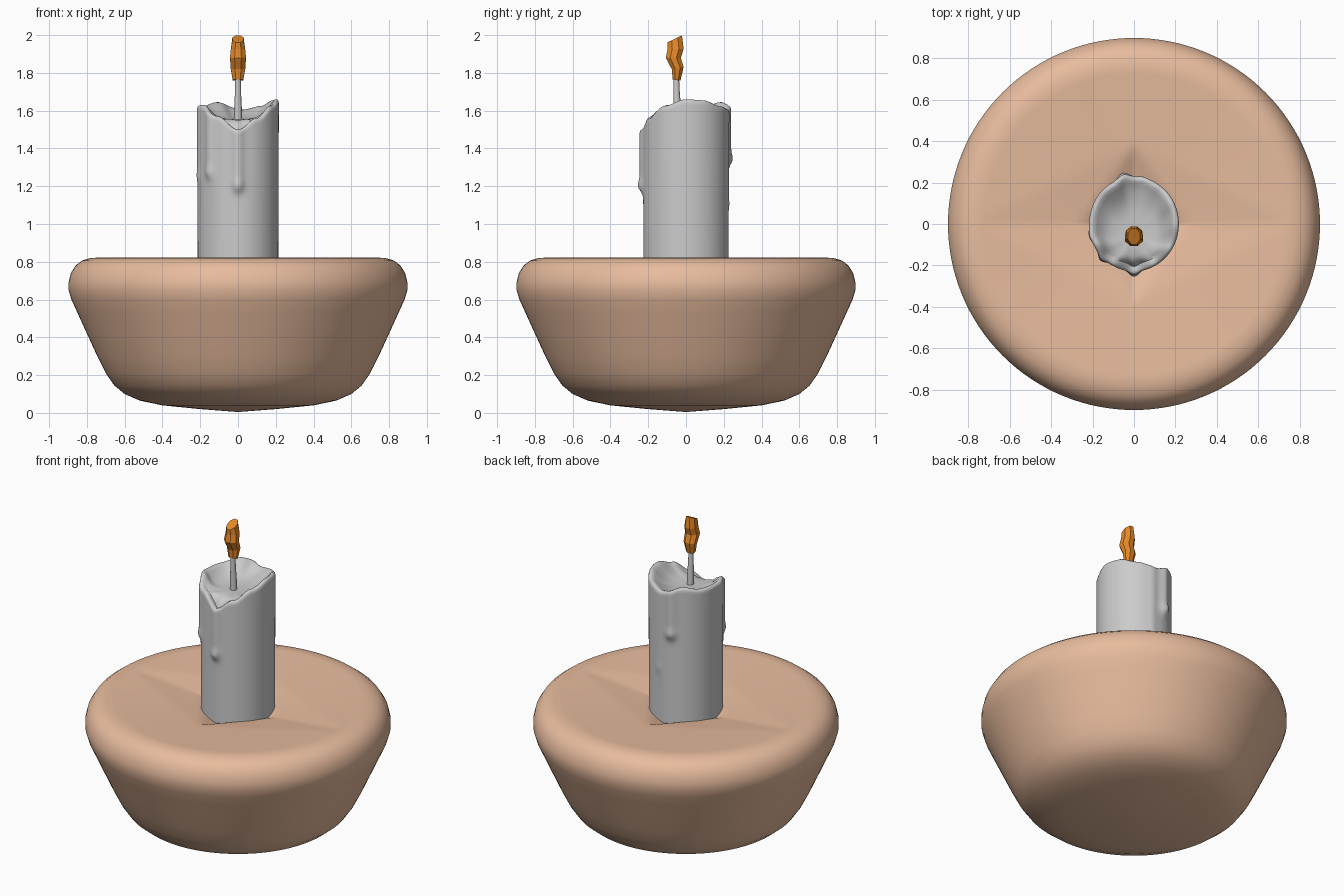
import bpy, bmesh
from math import sin, cos, pi, exp, radians, degrees

if "Cube" in bpy.data.objects:
    bpy.data.objects.remove(bpy.data.objects["Cube"])


def material(name, rgb):
    m = bpy.data.materials.new(name)
    m.diffuse_color = (*rgb, 1)
    m.use_nodes = True
    m.node_tree.nodes["Principled BSDF"].inputs["Base Color"].default_value = m.diffuse_color
    return m


def skin(name, rings, mat=None, smooth=None):
    """Close a stack of equal rings into one mesh with capped ends."""
    bm = bmesh.new()
    loops = [[bm.verts.new(p) for p in ring] for ring in rings]
    n = len(loops[0])
    for a, b in zip(loops, loops[1:]):
        for i in range(n):
            j = (i + 1) % n
            bm.faces.new((a[i], a[j], b[j], b[i]))
    for loop, flip in ((loops[0], True), (loops[-1], False)):
        bm.faces.new(loop[::-1] if flip else loop)
    bmesh.ops.recalc_face_normals(bm, faces=bm.faces)
    me = bpy.data.meshes.new(name)
    bm.to_mesh(me)
    bm.free()
    ob = bpy.data.objects.new(name, me)
    bpy.context.collection.objects.link(ob)
    if mat:
        me.materials.append(mat)
    if smooth:
        bpy.ops.object.select_all(action='DESELECT')
        ob.select_set(True)
        bpy.context.view_layer.objects.active = ob
        bpy.ops.object.shade_smooth_by_angle(angle=radians(smooth))
    return ob


def angles(n):
    return [2 * pi * i / n for i in range(n)]


# Bowl: rounded outer profile, top creased into a shallow diamond dip
profile = [(0.004, 0.005), (0.2, 0.02), (0.4, 0.04), (0.52, 0.065), (0.6, 0.1), (0.655, 0.145),
           (0.7, 0.21), (0.745, 0.3), (0.8, 0.42), (0.85, 0.53), (0.882, 0.6),
           (0.897, 0.65), (0.897, 0.69), (0.885, 0.74), (0.86, 0.78),
           (0.825, 0.807), (0.78, 0.82), (0.74, 0.822)]


def top_z(x, y):
    r = (x * x + y * y) ** 0.5
    wide = max(0, 1 - abs(x) / 0.78 - abs(y) / 0.38)
    narrow = max(0, 1 - abs(x) / 0.26 - abs(y) / 0.38)
    return 0.822 - 0.04 * (1 - r / 0.74) - 0.03 * wide - 0.07 * narrow


ring_dirs = [(cos(a), sin(a)) for a in angles(128)]
rings = [[(r * c, r * s, z) for c, s in ring_dirs] for r, z in profile]
for k in range(23, -1, -1):
    r = 0.004 + 0.72 * k / 23
    rings.append([(r * c, r * s, top_z(r * c, r * s)) for c, s in ring_dirs])
skin("bowl", rings, material("clay", (0.8, 0.5, 0.34)), 40)

# Candle: wavy rim (angle, height) and wax drips (angle, end height, size, width)
rim = [(-90, 1.50), (-63, 1.56), (-33, 1.625), (0, 1.66), (25, 1.655), (55, 1.625),
       (85, 1.605), (120, 1.645), (150, 1.625), (180, 1.625), (207, 1.63),
       (240, 1.57), (270, 1.50)]
drips = [(-90, 1.20, 0.024, 7), (-133, 1.27, 0.016, 7), (102, 1.34, 0.022, 8),
         (79, 1.10, 0.006, 6), (195, 1.25, 0.008, 9)]


def rim_z(a):
    d = (degrees(a) + 90) % 360 - 90
    for (a0, z0), (a1, z1) in zip(rim, rim[1:]):
        if a0 <= d <= a1:
            t = (d - a0) / (a1 - a0)
            return z0 + (z1 - z0) * t * t * (3 - 2 * t)


def wax_radius(a, z):
    r = 0.213 + 0.012 * sin(a) ** 2 + 0.004 * (z - 0.8)
    for d, end, size, width in drips:
        off = (degrees(a) - d + 180) % 360 - 180
        run = 1 / (1 + exp(-(z - end + 0.03) / 0.012))
        bead = 0.5 * exp(-((z - end) / 0.035) ** 2)
        r += size * exp(-(off / width) ** 2) * run * (0.75 + bead)
    return r


def wax_ring(fn):
    return [(r * cos(a), r * sin(a) - shift, z)
            for a in angles(128) for r, z, shift in [fn(a)]]


rings = []
for k in range(61):
    def side(a, t=k / 60):
        z = 0.68 + (rim_z(a) - 0.018 - 0.68) * t
        return wax_radius(a, z), z, 0
    rings.append(wax_ring(side))
# rounded lip, then the inner slope to the melted pool
for f, down, blend in [(0.985, 0.006, 0), (0.95, 0, 0), (0.89, 0.002, 0), (0.82, 0.012, 0.1),
                       (0.73, 0.012, 0.4), (0.63, 0.01, 0.7), (0.5, 0.0, 0.9),
                       (0.3, 0, 1), (0.02, 0, 1)]:
    def inner(a):
        h = rim_z(a)
        z = (h - down) * (1 - blend) + 1.555 * blend
        return wax_radius(a, h) * f, z, 0.04 * blend
    rings.append(wax_ring(inner))
skin("candle", rings, None, 50)


# Wick and faceted flame: tilted rings (centre y, centre z, half width x, half depth y, rise)
def tilted(levels, n, turn):
    return [[(rx * cos(a + turn), y + ry * sin(a + turn), z + rise * sin(a + turn))
             for a in angles(n)] for y, z, rx, ry, rise in levels]


skin("wick", tilted([(-0.045, 1.53, 0.021, 0.021, 0), (-0.047, 1.62, 0.02, 0.02, 0),
                     (-0.05, 1.70, 0.016, 0.017, 0), (-0.052, 1.80, 0.014, 0.014, 0)], 12, 0),
     None, 40)
skin("flame", tilted([(-0.05, 1.762, 0.03, 0.022, -0.004), (-0.044, 1.825, 0.042, 0.034, 0.006),
                      (-0.067, 1.88, 0.046, 0.043, 0), (-0.055, 1.927, 0.041, 0.046, 0),
                      (-0.06, 1.98, 0.032, 0.042, 0.02)], 8, pi / 8),
     material("flame_orange", (0.8, 0.25, 0.02)))
